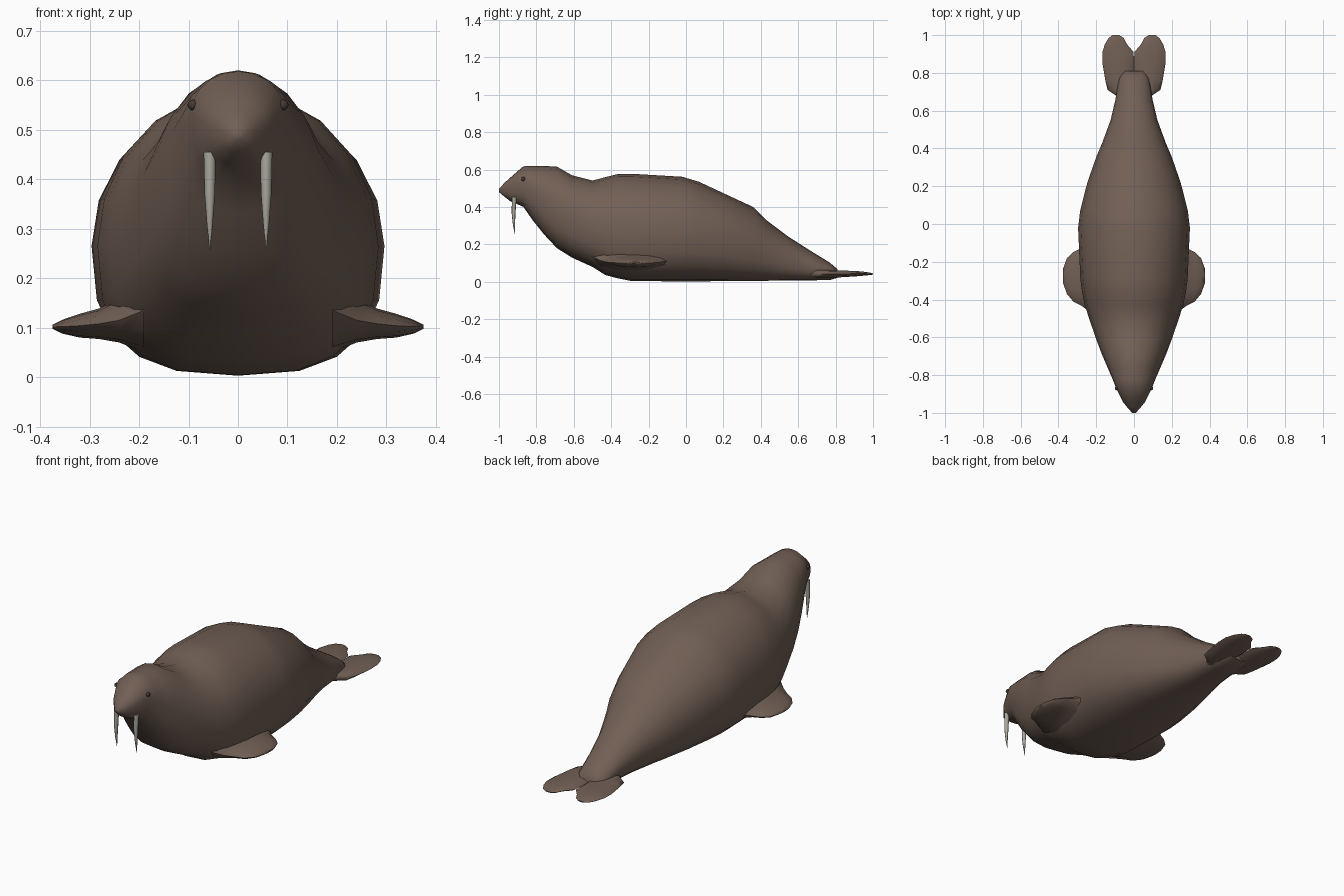
import bpy, bmesh, math

if "Cube" in bpy.data.objects:
    bpy.data.objects.remove(bpy.data.objects["Cube"])


def material(name, rgb):
    m = bpy.data.materials.new(name)
    m.diffuse_color = (*rgb, 1)
    m.use_nodes = True
    m.node_tree.nodes["Principled BSDF"].inputs["Base Color"].default_value = m.diffuse_color
    return m


HIDE = material("brown_hide", (0.165, 0.115, 0.09))
IVORY = material("grey_ivory", (0.40, 0.39, 0.34))
DARK = material("dark_eye", (0.06, 0.04, 0.033))


def loft(name, rings, mat, mirror=False, angle=60):
    """Skin a list of equal-length point rings and cap both ends."""
    bm = bmesh.new()
    rows = [[bm.verts.new(p) for p in r] for r in rings]
    for a, b in zip(rows, rows[1:]):
        for i in range(len(a)):
            j = (i + 1) % len(a)
            bm.faces.new((a[i], a[j], b[j], b[i]))
    bm.faces.new(rows[0])
    bm.faces.new(rows[-1])
    bmesh.ops.recalc_face_normals(bm, faces=bm.faces)
    return finish(name, bm, mat, mirror, angle)


def finish(name, bm, mat, mirror, angle):
    me = bpy.data.meshes.new(name)
    bm.to_mesh(me)
    bm.free()
    me.materials.append(mat)
    ob = bpy.data.objects.new(name, me)
    bpy.context.collection.objects.link(ob)
    if mirror:
        ob.modifiers.new("mirror", 'MIRROR')
    bpy.ops.object.select_all(action='DESELECT')
    ob.select_set(True)
    bpy.context.view_layer.objects.active = ob
    bpy.ops.object.shade_smooth_by_angle(angle=math.radians(angle))
    return ob


def power(v, n):
    return math.copysign(abs(v) ** (2 / n), v)


def body_ring(y, low, high, mid, half, n=20):
    """Rounded back above the widest line, flatter belly below it."""
    pts = []
    for i in range(n):
        a = math.tau * i / n
        c, s = math.cos(a), math.sin(a)
        if s >= 0:
            pts.append((half * c, y, mid + (high - mid) * s))
        else:
            pts.append((half * power(c, 2.7), y, mid + (mid - low) * power(s, 2.7)))
    return pts


# Body from snout to tail: y, belly, back, height of widest line, half width
sections = [
    (-1.00, .480, .497, .490, .010),
    (-.97, .455, .530, .495, .036),
    (-.94, .432, .557, .510, .060),
    (-.87, .402, .618, .535, .094),
    (-.82, .330, .620, .500, .114),
    (-.76, .255, .620, .440, .140),
    (-.69, .180, .616, .390, .170),
    (-.61, .130, .570, .340, .200),
    (-.50, .080, .542, .290, .238),
    (-.43, .036, .560, .270, .260),
    (-.36, .018, .578, .265, .275),
    (-.29, .004, .578, .265, .284),
    (-.02, .003, .562, .265, .296),
    (.07, .003, .535, .260, .285),
    (.22, .004, .465, .230, .247),
    (.36, .005, .400, .195, .198),
    (.43, .006, .330, .165, .168),
    (.55, .007, .240, .120, .124),
    (.66, .008, .170, .085, .098),
    (.77, .010, .102, .050, .080),
    (.81, .022, .068, .045, .060),
]
loft("body", [body_ring(*s) for s in sections], HIDE)

# Front flippers: x, centre y, half chord, centre z, half thickness
front = [
    (.190, -.26, .240, .135, .085),
    (.240, -.27, .190, .115, .045),
    (.280, -.28, .152, .108, .031),
    (.320, -.28, .132, .104, .024),
    (.355, -.275, .095, .102, .014),
    (.375, -.275, .040, .102, .004),
]
loft("front_flipper", [[(x, y + c * math.cos(math.tau * i / 12),
                         z + t * math.sin(math.tau * i / 12)) for i in range(12)]
                       for x, y, c, z, t in front], HIDE, True)

# Rear flippers: y, inner x, outer x, centre z, half thickness
rear = [
    (.63, .000, .070, .045, .025),
    (.68, .000, .095, .043, .025),
    (.71, .000, .140, .042, .022),
    (.76, .000, .152, .042, .022),
    (.85, .000, .167, .043, .018),
    (.91, .002, .167, .044, .015),
    (.95, .036, .155, .044, .011),
    (.985, .055, .135, .043, .007),
    (1.00, .078, .113, .042, .003),
]
loft("rear_flipper", [[((a + b) / 2 + (b - a) / 2 * math.cos(math.tau * i / 10), y,
                        z + t * math.sin(math.tau * i / 10)) for i in range(10)]
                      for y, a, b, z, t in rear], HIDE, True)

# Tusks: z, centre y, radius
tusk = [(.455, -.918, .0125), (.37, -.922, .0105), (.31, -.920, .006), (.255, -.915, .0006)]
loft("tusk", [[(.057 + r * math.cos(math.tau * i / 8), y + r * math.sin(math.tau * i / 8), z)
               for i in range(8)] for z, y, r in tusk], IVORY, True)

# Eyes set into the sides of the head
bm = bmesh.new()
bmesh.ops.create_uvsphere(bm, u_segments=8, v_segments=6, radius=.011)
bmesh.ops.translate(bm, verts=bm.verts, vec=(.091, -.87, .55))
finish("eye", bm, DARK, True, 60)
